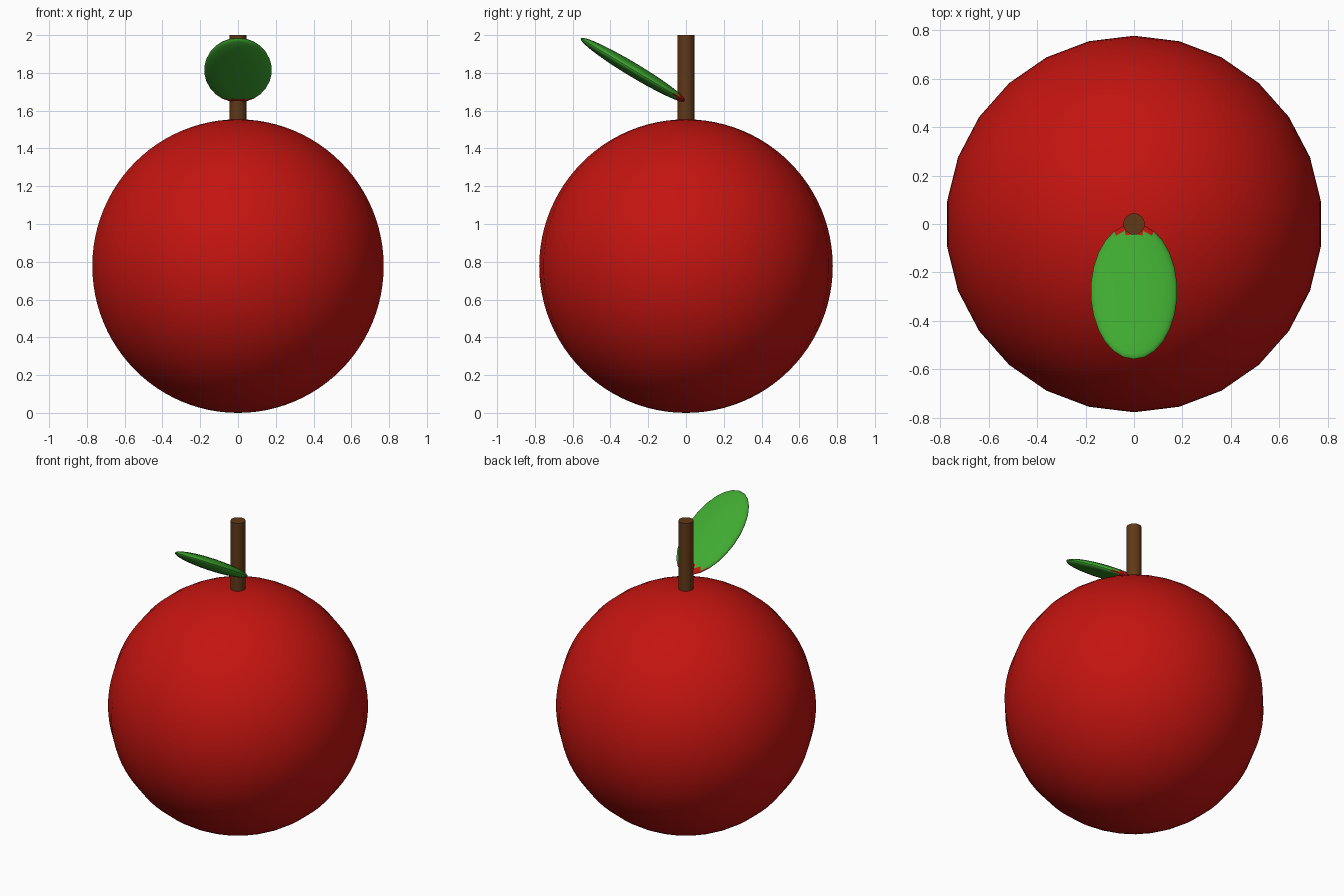
import bpy
import bmesh
from math import radians
from mathutils import Matrix

if "Cube" in bpy.data.objects:
    bpy.data.objects.remove(bpy.data.objects["Cube"])


def material(name, rgb):
    m = bpy.data.materials.new(name)
    m.diffuse_color = (*rgb, 1)
    m.use_nodes = True
    m.node_tree.nodes["Principled BSDF"].inputs["Base Color"].default_value = m.diffuse_color
    return m


RED = material("red", (0.55, 0.007, 0.005))
GREEN = material("green", (0.05, 0.40, 0.03))
BROWN = material("brown", (0.12, 0.04, 0.008))


def finish(name, bm, mats):
    mesh = bpy.data.meshes.new(name)
    bm.to_mesh(mesh)
    bm.free()
    for m in mats:
        mesh.materials.append(m)
    ob = bpy.data.objects.new(name, mesh)
    bpy.context.collection.objects.link(ob)
    bpy.ops.object.select_all(action='DESELECT')
    ob.select_set(True)
    bpy.context.view_layer.objects.active = ob
    bpy.ops.object.shade_smooth_by_angle(angle=radians(40))
    return ob


# Fruit body: 26-sided ball standing on the ground
bm = bmesh.new()
bmesh.ops.create_uvsphere(bm, u_segments=26, v_segments=48, radius=0.777,
                          matrix=Matrix.Translation((0, 0, 0.777)))
finish("fruit_body", bm, [RED])

# Stem: plain upright cylinder
bm = bmesh.new()
bmesh.ops.create_cone(bm, cap_ends=True, segments=32, radius1=0.044,
                      radius2=0.044, depth=0.47,
                      matrix=Matrix.Translation((0, 0, 1.765)))
finish("stem", bm, [BROWN])

# Leaf: flattened ball tilted up to the front, red where it meets the stem
bm = bmesh.new()
bmesh.ops.create_uvsphere(bm, u_segments=26, v_segments=20, radius=1)
for f in bm.faces:
    f.material_index = int(f.calc_center_median().y > 0.8)
bm.transform(Matrix.Translation((0, -0.278, 1.815))
             @ Matrix.Rotation(radians(-31), 4, 'X')
             @ Matrix.Diagonal((0.179, 0.326, 0.037, 1)))
finish("leaf", bm, [GREEN, RED])
